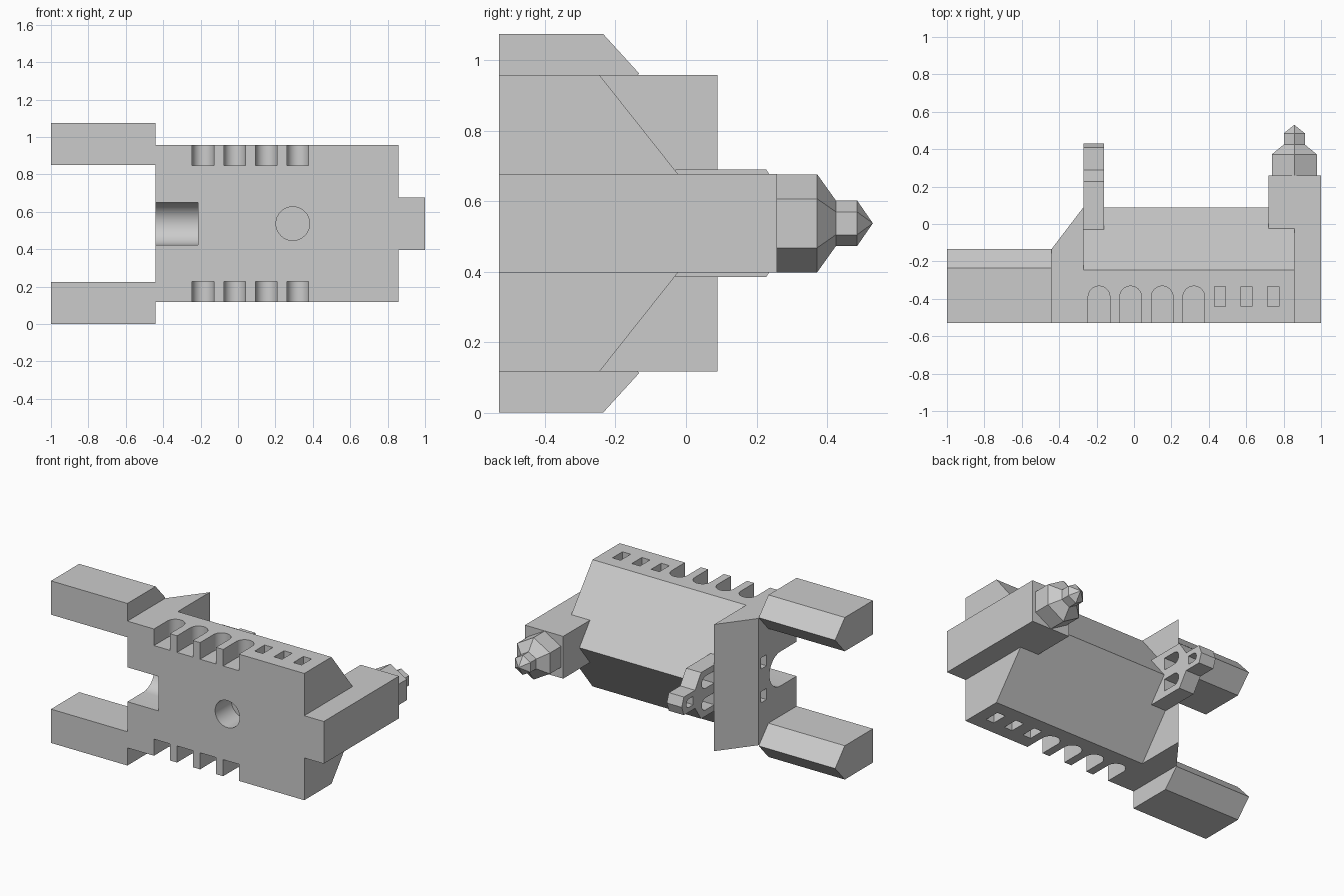
import bpy, bmesh, math
from mathutils import Vector

if "Cube" in bpy.data.objects:
    bpy.data.objects.remove(bpy.data.objects["Cube"])

GROUND = -0.53      # foot of the building, which lies on its side
MID = 0.537         # mirror plane height
HALF = 0.42         # half width of the nave

stone = bpy.data.materials.new("grey_stone")
stone.use_nodes = True
stone.diffuse_color = (0.6, 0.6, 0.6, 1)
stone.node_tree.nodes["Principled BSDF"].inputs["Base Color"].default_value = (0.6, 0.6, 0.6, 1)


def finish(name, bm):
    bmesh.ops.recalc_face_normals(bm, faces=bm.faces)
    mesh = bpy.data.meshes.new(name)
    bm.to_mesh(mesh)
    bm.free()
    mesh.materials.append(stone)
    ob = bpy.data.objects.new(name, mesh)
    bpy.context.collection.objects.link(ob)
    return ob


def prism(name, axis, profile, start, end):
    """Extrude a 2D profile along x (y,z points), y (x,z) or z (x,y)."""
    place = {"x": lambda a, b, t: (t, a, b),
             "y": lambda a, b, t: (a, t, b),
             "z": lambda a, b, t: (a, b, t)}[axis]
    bm = bmesh.new()
    face = bm.faces.new([bm.verts.new(place(a, b, start)) for a, b in profile])
    move = Vector(place(0, 0, end - start))
    ext = bmesh.ops.extrude_face_region(bm, geom=[face], use_keep_orig=True)
    bmesh.ops.translate(bm, vec=move, verts=[v for v in ext["geom"] if isinstance(v, bmesh.types.BMVert)])
    return finish(name, bm)


def rect(a0, a1, b0, b1):
    return [(a0, b0), (a1, b0), (a1, b1), (a0, b1)]


def arch(centre, radius, foot, spring, steps=16):
    """Arch outline as (across, up) points."""
    arc = [(centre + radius * math.cos(math.pi * i / steps),
            spring + radius * math.sin(math.pi * i / steps)) for i in range(steps + 1)]
    return [(centre - radius, foot), (centre + radius, foot)] + arc


def swap(points):
    return [(b, a) for a, b in points]


def cut(ob, cutters):
    bpy.context.view_layer.objects.active = ob
    for c in cutters:
        c.hide_render = True
        mod = ob.modifiers.new("cut", "BOOLEAN")
        mod.operation, mod.solver, mod.object = "DIFFERENCE", "EXACT", c
        bpy.ops.object.modifier_apply(modifier=mod.name)
    bpy.ops.object.select_all(action="DESELECT")
    ob.select_set(True)
    bpy.ops.object.shade_smooth_by_angle(angle=math.radians(30))


# Nave with gabled roof, and the facade block with its sloping top
nave = prism("nave", "x", [(GROUND, MID - HALF), (-0.245, MID - HALF), (0.088, MID),
                           (-0.245, MID + HALF), (GROUND, MID + HALF)], -0.27, 0.857)
facade = prism("facade", "z", [(-0.44, GROUND), (-0.27, GROUND), (-0.27, 0.09), (-0.44, -0.133)],
               MID - HALF, MID + HALF)

# Entrance arch runs through the facade into the nave
door = prism("door_cutter", "x", swap(arch(MID, 0.114, GROUND - 0.1, -0.36)), -0.6, -0.213)

# Side porches and windows on both flanks, plus the round floor recess
nave_cuts = [door]
for side in (-1, 1):
    inner, outer = MID + side * (HALF - 0.11), MID + side * (HALF + 0.1)
    for i in range(4):
        nave_cuts.append(prism("porch_cutter", "z",
                               arch(-0.187 + 0.169 * i, 0.058, GROUND - 0.1, -0.39), inner, outer))
    for i in range(3):
        x = 0.46 + 0.142 * i
        nave_cuts.append(prism("window_cutter", "z", rect(x - 0.03, x + 0.03, -0.44, -0.335), inner, outer))
circle = [(0.293 + 0.09 * math.cos(math.tau * i / 32), MID + 0.09 * math.sin(math.tau * i / 32))
          for i in range(32)]
nave_cuts.append(prism("floor_cutter", "y", circle, GROUND - 0.1, GROUND + 0.17))

# Facade windows
facade_cuts = [door]
for side in (-1, 1):
    z = MID + side * 0.112
    facade_cuts.append(prism("facade_window_cutter", "x", rect(-0.215, -0.155, z - 0.037, z + 0.037), -0.6, -0.36))

cut(nave, nave_cuts)
cut(facade, facade_cuts)

# Bell gable with three pierced openings
half_outline = [(-0.03, 0.153), (0.227, 0.153), (0.29, 0.06), (0.408, 0.06)]
outline = [(y, MID - w) for y, w in half_outline] + [(0.43, MID)]
outline += [(y, MID + w) for y, w in reversed(half_outline)]
bell_gable = prism("bell_gable", "x", outline, -0.27, -0.16)
openings = [prism("bell_cutter", "x", swap(arch(MID + s * 0.072, 0.04, 0.09, 0.18)), -0.5, 0)
            for s in (-1, 1)]
openings.append(prism("bell_cutter", "x", swap(arch(MID, 0.028, 0.31, 0.355)), -0.5, 0))
cut(bell_gable, openings)

for c in set(nave_cuts + facade_cuts + openings):
    bpy.data.objects.remove(c)

# Side wings with gabled roofs
for label, z in (("lower", 0.112), ("upper", 2 * MID - 0.112)):
    prism(label + "_wing", "x", [(GROUND, z - 0.112), (-0.235, z - 0.112), (-0.133, z),
                                 (-0.235, z + 0.112), (GROUND, z + 0.112)], -1, -0.44)

# Square tower
prism("tower", "z", rect(0.72, 1, GROUND, 0.258), MID - 0.14, MID + 0.14)

# Six-sided lantern and spire, stacked as rings
bm = bmesh.new()
rings = []
for y, r in ((0.25, 0.139), (0.372, 0.139), (0.425, 0.065), (0.485, 0.065)):
    rings.append([bm.verts.new((0.857 + r * math.sin(math.tau * i / 6), y,
                                MID + r * math.cos(math.tau * i / 6))) for i in range(6)])
tip = bm.verts.new((0.857, 0.53, MID))
bm.faces.new(rings[0])
for i in range(6):
    j = (i + 1) % 6
    for low, high in zip(rings, rings[1:]):
        bm.faces.new((low[i], low[j], high[j], high[i]))
    bm.faces.new((rings[-1][i], rings[-1][j], tip))
finish("lantern_spire", bm)
